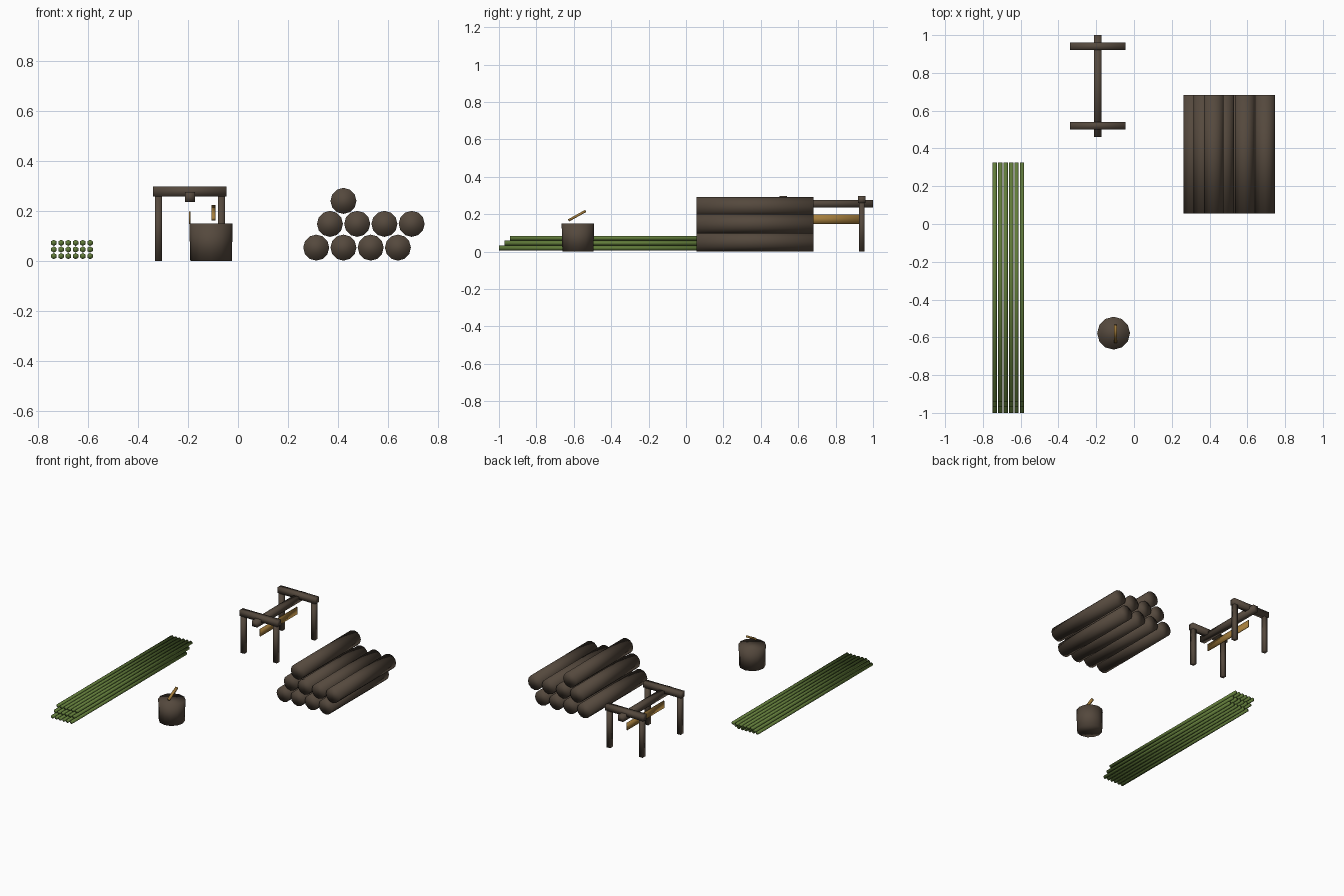
import bpy
from math import radians

cube = bpy.data.objects.get("Cube")
if cube:
    bpy.data.objects.remove(cube, do_unlink=True)


def material(name, rgb):
    mat = bpy.data.materials.new(name)
    mat.use_nodes = True
    mat.diffuse_color = (*rgb, 1)
    mat.node_tree.nodes["Principled BSDF"].inputs["Base Color"].default_value = (*rgb, 1)
    return mat


BARK = material("dark bark", (0.09, 0.066, 0.047))
GREEN = material("green stalk", (0.12, 0.2, 0.042))
TAN = material("tan wood", (0.37, 0.205, 0.045))


def finish(name, mat):
    obj = bpy.context.object
    obj.name = name
    obj.data.materials.append(mat)
    bpy.ops.object.shade_smooth()
    return obj


def rod(name, mat, x, z, radius, y0, y1, sides):
    """Cylinder lying along y."""
    bpy.ops.mesh.primitive_cylinder_add(
        vertices=sides, radius=radius, depth=y1 - y0,
        location=(x, (y0 + y1) / 2, z), rotation=(radians(90), 0, 0))
    return finish(name, mat)


def box(name, mat, center, size, tilt=0):
    bpy.ops.mesh.primitive_cube_add(size=1, location=center, rotation=(radians(tilt), 0, 0))
    bpy.context.object.scale = size
    bpy.ops.object.transform_apply(location=False, rotation=False, scale=True)
    return finish(name, mat)


# Log pile: rows of first x, height and count
for first_x, z, count in ((0.313, 0.053, 4), (0.368, 0.148, 4), (0.422, 0.24, 1)):
    for i in range(count):
        rod("log", BARK, first_x + i * 0.109, z, 0.052, 0.055, 0.682, 12)

# Stacked poles, each layer slid back a little
for layer in range(3):
    shift = layer * 0.03
    for i in range(6):
        rod("pole", GREEN, -0.737 + i * 0.029, 0.019 + layer * 0.0265, 0.0125,
            -1 + shift, 0.265 + shift, 6)

# Trestle: two end frames joined by a rail
for y in (0.52, 0.94):
    box("cross_beam", BARK, (-0.193, y, 0.278), (0.294, 0.04, 0.039))
    for side in (-1, 1):
        box("post", BARK, (-0.193 + side * 0.126, y, 0.13), (0.028, 0.03, 0.26))
box("rail", BARK, (-0.193, 0.73, 0.256), (0.04, 0.54, 0.04))
box("hanging_plank", TAN, (-0.193, 0.725, 0.172), (0.007, 0.41, 0.05))

# Chopping block with a loose handle above it
bpy.ops.mesh.primitive_cone_add(vertices=12, radius1=0.083, radius2=0.087, depth=0.15,
                                location=(-0.108, -0.578, 0.075))
finish("chopping_block", BARK)
box("tool_handle", TAN, (-0.098, -0.582, 0.192), (0.016, 0.105, 0.013), 29)
